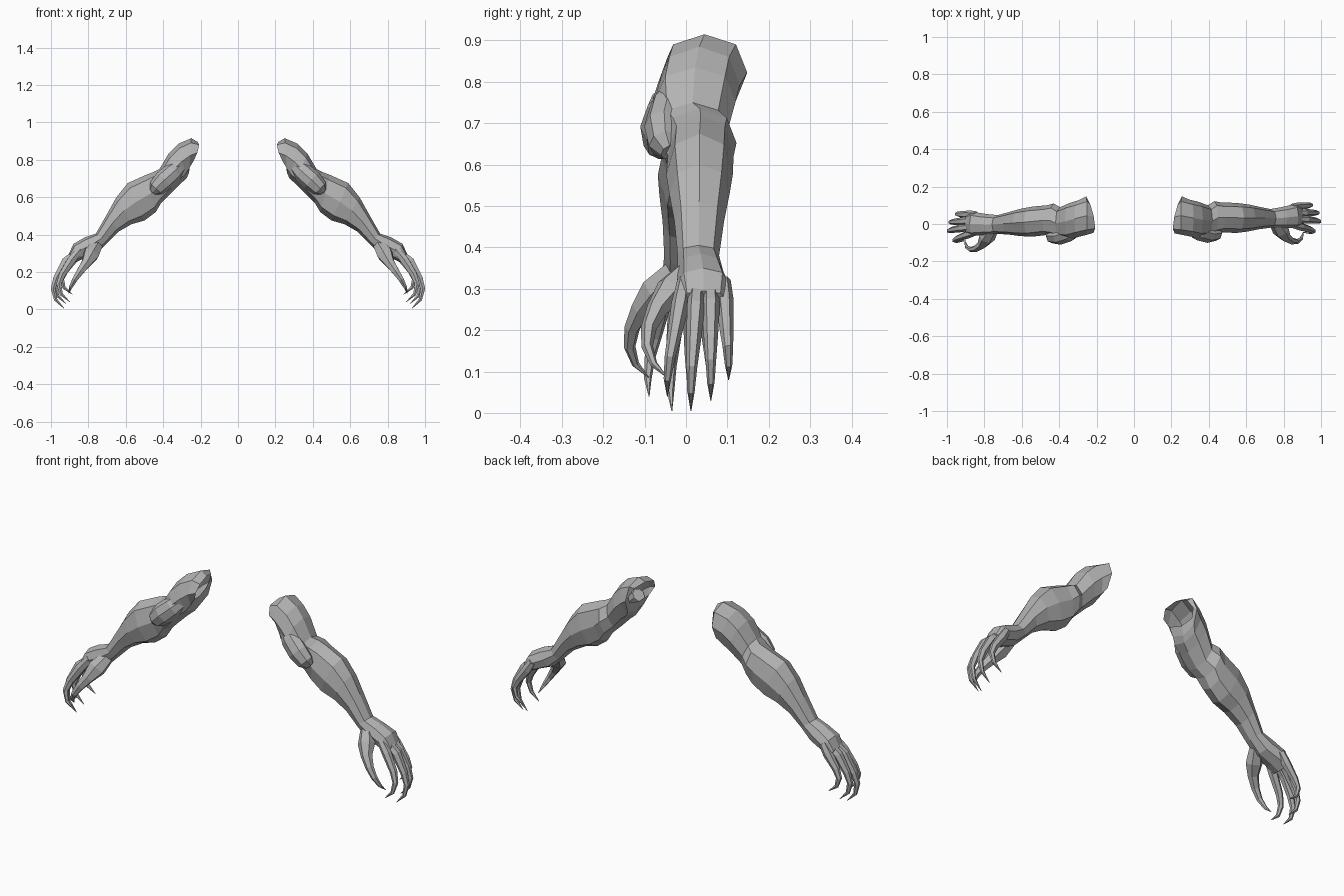
import bpy, bmesh, math
from mathutils import Vector

cube = bpy.data.objects.get("Cube")
if cube:
    bpy.data.objects.remove(cube, do_unlink=True)

skin = bpy.data.materials.new("grey_skin")
skin.use_nodes = True
GREY = (0.45, 0.45, 0.45, 1)
skin.diffuse_color = GREY
skin.node_tree.nodes["Principled BSDF"].inputs["Base Color"].default_value = GREY


def place(p, side):
    """Mirror a point; the right arm also swings slightly forward."""
    swing = 0.068 * (p.x - 0.25) if side < 0 else 0
    return Vector((p.x * side, p.y - swing, p.z))


def loft(name, rings, side, cap_start=False):
    """Skin a list of equal-length vertex rings with flat quads."""
    bm = bmesh.new()
    loops = [[bm.verts.new(place(p, side)) for p in ring] for ring in rings]
    n = len(loops[0])
    for a, b in zip(loops, loops[1:]):
        for i in range(n):
            j = (i + 1) % n
            bm.faces.new((a[i], a[j], b[j], b[i]))
    if cap_start:
        bm.faces.new(loops[0])
    bm.faces.new(loops[-1])
    bmesh.ops.recalc_face_normals(bm, faces=bm.faces)
    mesh = bpy.data.meshes.new(name)
    bm.to_mesh(mesh)
    bm.free()
    mesh.materials.append(skin)
    bpy.context.collection.objects.link(bpy.data.objects.new(name, mesh))


def section(top, low, y0, y1, skew=0.0):
    """Eight-sided muscle section between an upper and a lower edge point."""
    t, l = Vector((top[0], 0, top[1])), Vector((low[0], 0, low[1]))
    mid, half = (t + l) / 2, (t - l) / 2
    ring = []
    for i in range(8):
        a = i * math.pi / 4
        k = 1.04 if i % 2 else 1.0
        dy = math.sin(a) * k * (y1 - y0) / 2
        p = mid + half * math.cos(a) * k
        ring.append(p + Vector((skew * dy, (y0 + y1) / 2 + dy, 0)))
    return ring


def tube(name, path, radii, side, sides=6):
    """Tapered limb part following a bent path."""
    pts = [Vector(p) for p in path]
    rings = []
    for i, p in enumerate(pts):
        tan = (pts[min(i + 1, len(pts) - 1)] - pts[max(i - 1, 0)]).normalized()
        across = Vector((0, 1, 0))
        across = (across - tan * across.dot(tan)).normalized()
        up = tan.cross(across)
        rings.append([p + (across * math.cos(a) + up * math.sin(a) * 1.15) * radii[i]
                      for a in (math.tau * s / sides for s in range(sides))])
    loft(name, rings, side, cap_start=True)


# Shoulder to knuckles: upper edge, lower edge, front y, back y
ARM = [
    ((.215, .895), (.255, .78), -.05, .125),
    ((.25, .915), (.262, .73), -.058, .148),
    ((.32, .885), (.275, .70), -.066, .13),
    ((.37, .835), (.31, .67), -.076, .12),
    ((.42, .75), (.37, .61), -.068, .10),
    ((.45, .735), (.41, .57), -.055, .122),
    ((.49, .72), (.44, .52), -.044, .115),
    ((.59, .675), (.50, .475), -.048, .113),
    ((.65, .60), (.57, .455), -.04, .105),
    ((.70, .51), (.64, .415), -.028, .092),
    ((.76, .405), (.70, .355), -.02, .08),
    ((.82, .385), (.755, .30), -.02, .09),
    ((.88, .35), (.83, .27), -.022, .105),
    ((.905, .295), (.872, .25), -.012, .098),
]

# Fingers: name, root y, tip y, tip z, reach
FINGERS = [
    ("index_finger", -.003, -.045, .04, .97),
    ("middle_finger", .028, .012, .005, 1.0),
    ("ring_finger", .06, .06, .03, .99),
    ("little_finger", .09, .103, .08, .955),
]

for label, side in (("left", 1), ("right", -1)):
    loft(label + "_arm", [section(*s, skew=.2 if i == 0 else 0)
                          for i, s in enumerate(ARM)], side)

    # Biceps mass standing out at the front of the elbow
    tube(label + "_biceps",
         [(.29, -.015, .785), (.345, -.042, .735), (.395, -.053, .69),
          (.435, -.05, .65), (.452, -.04, .63)],
         [.03, .046, .048, .04, .022], side, sides=8)

    # Four curled fingers ending in claws
    for name, y0, y1, z, reach in FINGERS:
        def at(x, t, h):
            return (x, y0 + (y1 - y0) * t, z + (.32 - z) * h)
        path = [at(.845, 0, 1), at(reach - .08, .25, .8), at(reach - .03, .6, .52),
                at(reach - .012, .85, .34), at(reach - .025, 1, .15), at(reach - .07, 1, 0)]
        tube(f"{label}_{name}", path, [.018, .022, .017, .013, .009, .001], side)

    # Thumb with a broad base and an inward claw
    tube(label + "_thumb",
         [(.755, .01, .345), (.785, -.035, .295), (.81, -.07, .25), (.842, -.09, .205),
          (.872, -.094, .16), (.895, -.078, .118), (.905, -.045, .085)],
         [.03, .04, .026, .019, .014, .009, .001], side)
